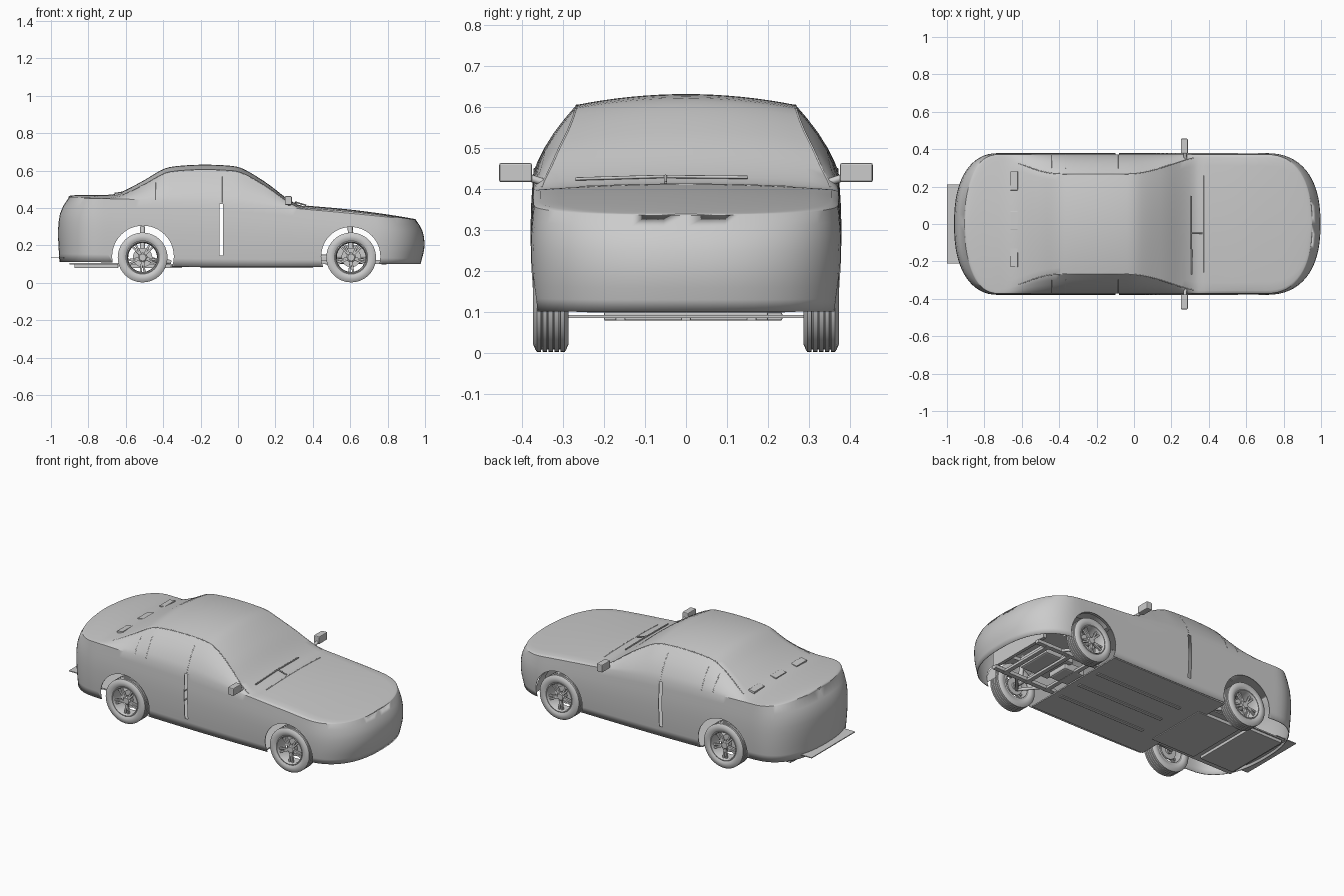
import bpy, bmesh
from math import sin, cos, pi, radians
from mathutils import Vector

if "Cube" in bpy.data.objects:
    bpy.data.objects.remove(bpy.data.objects["Cube"])


def add_mesh(name, verts, faces, smooth=True):
    me = bpy.data.meshes.new(name)
    me.from_pydata(verts, [], faces)
    bm = bmesh.new()
    bm.from_mesh(me)
    bmesh.ops.remove_doubles(bm, verts=bm.verts, dist=1e-5)
    bmesh.ops.dissolve_degenerate(bm, edges=bm.edges, dist=1e-6)
    bmesh.ops.recalc_face_normals(bm, faces=bm.faces)
    bm.to_mesh(me)
    bm.free()
    ob = bpy.data.objects.new(name, me)
    bpy.context.collection.objects.link(ob)
    if smooth:
        bpy.ops.object.select_all(action='DESELECT')
        ob.select_set(True)
        bpy.context.view_layer.objects.active = ob
        bpy.ops.object.shade_smooth_by_angle(angle=radians(32))
    return ob


def box(name, x, y, z, bevel=0):
    """Box from three (low, high) ranges."""
    v = [(a, b, c) for a in x for b in y for c in z]
    f = [(0, 1, 3, 2), (4, 6, 7, 5), (0, 4, 5, 1), (2, 3, 7, 6), (0, 2, 6, 4), (1, 5, 7, 3)]
    ob = add_mesh(name, v, f, False)
    if bevel:
        m = ob.modifiers.new("bevel", 'BEVEL')
        m.width, m.segments = bevel, 2
    return ob


def lathe(name, prof, loc=(0, 0, 0), n=48):
    """Closed (radius, y) profile spun about the y axis."""
    p = len(prof)
    v = [(r * cos(2 * pi * i / n), y, r * sin(2 * pi * i / n)) for i in range(n) for r, y in prof]
    f = [(i * p + j, i * p + (j + 1) % p, (i + 1) % n * p + (j + 1) % p, (i + 1) % n * p + j)
         for i in range(n) for j in range(p)]
    ob = add_mesh(name, v, f)
    ob.location = loc
    return ob


def rod(name, pts, r):
    cu = bpy.data.curves.new(name, 'CURVE')
    cu.dimensions, cu.bevel_depth, cu.bevel_resolution, cu.use_fill_caps = '3D', r, 2, True
    sp = cu.splines.new('POLY')
    sp.points.add(len(pts) - 1)
    for q, p in zip(sp.points, pts):
        q.co = (*p, 1)
    ob = bpy.data.objects.new(name, cu)
    bpy.context.collection.objects.link(ob)
    return ob


def curve(p, x):
    """Smooth interpolation through (x, value) points."""
    x = min(max(x, p[0][0]), p[-1][0])
    i = max(k for k in range(len(p) - 1) if p[k][0] <= x)

    def slope(k):
        a, b = p[max(k - 1, 0)], p[min(k + 1, len(p) - 1)]
        return (b[1] - a[1]) / (b[0] - a[0])
    (x0, y0), (x1, y1) = p[i], p[i + 1]
    h = x1 - x0
    t = (x - x0) / h
    return ((2*t**3 - 3*t*t + 1) * y0 + (t**3 - 2*t*t + t) * h * slope(i)
            + (3*t*t - 2*t**3) * y1 + (t**3 - t*t) * h * slope(i + 1))


# Body profiles
W = 0.377
TOP = [(-.96, .462), (-.9, .468), (-.75, .467), (-.66, .472), (-.6, .494), (-.5, .547), (-.4, .605), (-.34, .62),
       (-.2, .629), (-.05, .624), (.02, .61), (.15, .533), (.26, .45), (.33, .412), (.38, .409), (.6, .389),
       (.8, .363), (.95, .34)]
BELT = [(-.95, .452), (-.6, .446), (-.3, .437), (0, .423), (.3, .397), (.6, .37), (.8, .35), (.95, .334)]
RATIO = [(-.75, .95), (-.68, .93), (-.6, .86), (-.5, .765), (-.42, .728), (-.2, .72), (0, .728), (.1, .775),
         (.2, .86), (.3, .945), (.37, .96)]
CROWN = [(-.9, .012), (-.65, .018), (-.4, .025), (0, .025), (.3, .014), (.5, .012), (.95, .005)]
BOTTOM = [(-.95, .112), (-.68, .108), (-.4, .088), (.45, .085), (.72, .1), (.98, .1)]
SIDE = [(0, .965), (.3, .99), (.65, 1), (1, .982)]
FRONT = [(0, .93), (.4, 1), (.75, .965), (1, .85)]
REAR = [(0, .97), (.5, 1), (.8, .94), (1, .77)]

# Plan outline stations: base x, end offset, half width
rows = []
for i in range(17):
    a = pi / 2 * i / 16
    rows.append((.70, .295 * cos(a) ** .83, W * sin(a) ** .83))
rows += [(.70 - 1.42 * i / 56, 0, W) for i in range(1, 56)]
for i in range(17):
    a = pi / 2 * (1 - i / 16)
    rows.append((-.72, -.24 * max(cos(a), 0) ** .85, W * max(sin(a), 0) ** .85))


def section(c, d, w):
    prof = FRONT if c > 0 else REAR
    xb = c + d * curve(prof, 1)
    zb, z0 = curve(BELT, xb), curve(BOTTOM, c + d)
    pts = []
    for i in range(9):                                   # side wall
        t = i / 8
        pts.append((c + d * curve(prof, t), w * curve(SIDE, t), z0 + t * (zb - z0)))
    wb, cr = w * .982, curve(CROWN, xb)
    ra = curve(RATIO, xb)
    zc = max(curve(TOP, xb) - cr, zb + .001)
    for i in range(1, 6):                                # side glass
        s = i / 5
        bulge = .05 * sin(pi * s) * (1 - ra) * w / W
        pts.append((xb, wb * (1 + (ra - 1) * s) + bulge, zb + (zc - zb) * s))
    for i in range(1, 9):                                # deck and roof
        u = 1 - i / 8
        pts.append((xb, wb * ra * u, zc + cr * (w / W) ** .5 * (1 - u * u)))
    return pts


grid = [section(*r) for r in rows]
full = [g + [(x, -y, z) for x, y, z in reversed(g[:-1])] for g in grid]
n = len(full[0])
faces = [(i * n + j, i * n + j + 1, (i + 1) * n + j + 1, (i + 1) * n + j)
         for i in range(len(full) - 1) for j in range(n - 1)]
body = add_mesh("body_shell", [p for g in full for p in g], faces)
m = body.modifiers.new("thickness", 'SOLIDIFY')
m.thickness, m.offset = .004, 0


def cut(cutter):
    cutter.hide_render = True
    cutter.display_type = 'WIRE'
    b = body.modifiers.new("cut", 'BOOLEAN')
    b.operation, b.solver, b.object = 'DIFFERENCE', 'EXACT', cutter


# Wheel arches and door slots
for s in (-1, 1):
    for x, r in ((.603, .158), (-.508, .165)):
        ring = [(x + r * cos(2 * pi * i / 48), .14 + r * sin(2 * pi * i / 48)) for i in range(48)]
        v = [(a, s * y, b) for y in (.27, .45) for a, b in ring]
        f = [tuple(range(48)), tuple(range(95, 47, -1))]
        f += [(i, (i + 1) % 48, 48 + (i + 1) % 48, 48 + i) for i in range(48)]
        cut(add_mesh("arch_cutter", v, f, False))
    cut(box("slot_cutter", (-.1, -.08), sorted((s * .33, s * .45)), (.145, .42)))

# Window trim and pillars
cab = [i for i, g in enumerate(grid) if -.62 < g[9][0] < .34]
for s in (-1, 1):
    rod("roof_side_trim", [(grid[i][13][0], s * grid[i][13][1], grid[i][13][2]) for i in cab], .003)
    for x in (-.09, -.36, -.44):
        g = min(grid, key=lambda q: abs(q[9][0] - x))
        rod("pillar_trim", [(p[0], s * p[1], p[2]) for p in g[8:13]], .003)
    # Front arch liner
    arc = [radians(-5 + 6 * i) for i in range(24)]
    v = [(.603 + .157 * cos(a), s * y, .14 + .157 * sin(a)) for a in arc for y in (.29, .365)]
    add_mesh("arch_liner", v, [(2*i, 2*i + 1, 2*i + 3, 2*i + 2) for i in range(23)])

# Tyre profile with tread grooves
tyre = [(.088, -.036), (.1, -.043), (.115, -.043), (.127, -.038)]
for k in range(5):
    y = -.034 + k * .0145
    tyre += [(.133, y), (.133, y + .010)]
    if k < 4:
        tyre += [(.127, y + .011), (.127, y + .0135)]
tyre += [(.127, .038), (.115, .043), (.1, .043), (.088, .036)]
rim = [(.09, -.036), (.09, .036), (.084, .038), (.079, .03), (.077, -.036)]

for x in (.605, -.51):
    for s in (-1, 1):
        parts = [lathe("tyre", tyre, n=56), lathe("wheel_rim", rim),
                 lathe("wheel_hub", [(0.0001, -.03), (.02, -.03), (.026, .02), (.018, .027), (.0001, .027)], n=24),
                 lathe("brake_disc", [(.0001, -.02), (.052, -.02), (.052, -.012), (.0001, -.012)], n=32)]
        for k in range(5):
            for o in (-.13, .13):
                sp = box("wheel_spoke", (.014, .082), (.01, .024), (-.0055, .0055), .002)
                sp.rotation_euler.y = 2 * pi * k / 5 + o + pi / 2
                parts.append(sp)
        for p in parts:
            p.location = (x, s * .33, .135)
            if s < 0:
                p.rotation_euler.rotate_axis('X', 0)
                p.scale.y = -1
    rod("axle", [(x, -.31, .135), (x, .31, .135)], .012)

# Underbody
box("floor_pan", (-.36, .44), (-.355, .355), (.084, .092))
box("rear_floor", (-.9, -.36), (-.24, .24), (.098, .106))
box("fuel_tank", (-.6, -.3), (-.2, .2), (.078, .1), .004)
box("rear_tray", (-.875, -.64), (-.19, .235), (.078, .098), .004)
box("rear_plate", (-1, -.86), (-.21, .21), (.131, .136))
for y in (-.16, 0, .16):
    box("floor_rib", (-.2, .4), (y - .012, y + .012), (.078, .086), .003)

# Engine bay and suspension
box("engine_block", (.52, .72), (-.13, .1), (.13, .2), .01)
box("gearbox", (.42, .56), (-.07, .07), (.1, .15), .01)
box("radiator", (.82, .84), (-.22, .22), (.13, .28))
for s in (-1, 1):
    box("subframe_rail", (.42, .86), sorted((s * .17, s * .2)), (.1, .122), .003)
    rod("lower_arm_front", [(.5, s * .18, .11), (.6, s * .3, .11)], .009)
    rod("lower_arm_rear", [(.7, s * .18, .11), (.6, s * .3, .11)], .009)
    rod("front_strut", [(.605, s * .27, .13), (.6, s * .24, .3)], .014)
    rod("rear_strut", [(-.51, s * .27, .13), (-.51, s * .24, .3)], .014)
    rod("trailing_arm", [(-.36, s * .24, .11), (-.51, s * .28, .13)], .012)
for x in (.48, .62, .78):
    box("subframe_crossbar", (x - .014, x + .014), (-.2, .2), (.098, .115), .003)

# Door mirrors
for s in (-1, 1):
    box("mirror_head", (.25, .288), sorted((s * .376, s * .456)), (.416, .463), .005)
    rod("mirror_stalk", [(.275, s * .345, .415), (.272, s * .385, .428)], .009)

# Wipers and rear deck vents
rod("wiper_blade", [(.31, -.27, .424), (.306, -.06, .43), (.306, .15, .428)], .004)
rod("wiper_arm", [(.365, -.05, .414), (.33, -.05, .424), (.308, -.05, .431)], .004)
rod("hood_rear_seam", [(.375, y / 10, .41 - .012 * (y / 3.6) ** 2) for y in (-2.6, -1.3, 0, 1.3, 2.6)], .003)
for y in (.23, .02, -.18):
    v = box("rear_deck_vent", (-.02, .02), (-.05, .05), (-.006, .008), .002)
    v.location = (-.64, y, .476 - .012 * (y / .35) ** 2)
    v.rotation_euler.y = -.15
